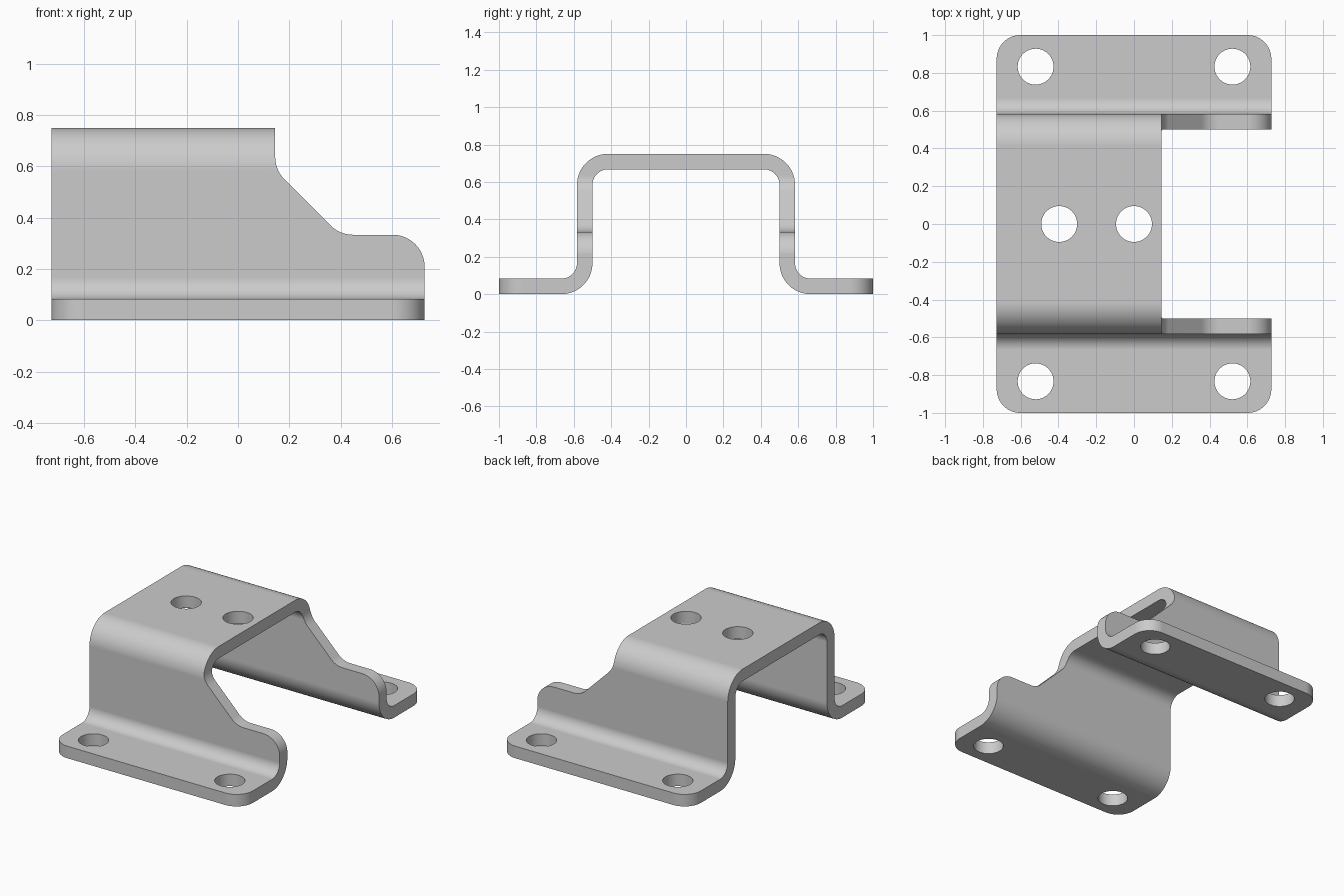
import bpy, bmesh, math
from mathutils import Vector

if "Cube" in bpy.data.objects:
    bpy.data.objects.remove(bpy.data.objects["Cube"])

HX, T = 0.727, 0.083          # half length, sheet thickness
RI, RO, RC = 0.083, 0.166, 0.125


def fillet(points, step=5):
    """Round each (a, b, radius) corner of a closed 2D polygon."""
    out, n = [], len(points)
    for i, (a, b, r) in enumerate(points):
        p = Vector((a, b))
        if r == 0:
            out.append(p)
            continue
        u = (Vector(points[i - 1][:2]) - p).normalized()
        v = (Vector(points[(i + 1) % n][:2]) - p).normalized()
        half = u.angle(v) / 2
        c = p + (u + v).normalized() * (r / math.sin(half))
        s = p + u * (r / math.tan(half)) - c
        e = p + v * (r / math.tan(half)) - c
        turn = math.atan2(s.x * e.y - s.y * e.x, s.dot(e))
        k = max(2, round(abs(math.degrees(turn)) / step))
        for j in range(k + 1):
            t = turn * j / k
            out.append(c + Vector((s.x * math.cos(t) - s.y * math.sin(t),
                                   s.x * math.sin(t) + s.y * math.cos(t))))
    return out


def prism(name, outline, place, lo, hi):
    """Extrude a 2D outline between lo and hi; place maps (a, b, depth) to xyz."""
    bm = bmesh.new()
    face = bm.faces.new([bm.verts.new(place(p.x, p.y, lo)) for p in outline])
    ext = bmesh.ops.extrude_face_region(bm, geom=[face])
    shift = Vector(place(0, 0, hi)) - Vector(place(0, 0, lo))
    bmesh.ops.translate(bm, vec=shift,
                        verts=[g for g in ext["geom"] if isinstance(g, bmesh.types.BMVert)])
    bmesh.ops.recalc_face_normals(bm, faces=bm.faces)
    mesh = bpy.data.meshes.new(name)
    bm.to_mesh(mesh)
    bm.free()
    obj = bpy.data.objects.new(name, mesh)
    bpy.context.collection.objects.link(obj)
    return obj


def cut(target, cutter, operation):
    cutter.hide_render = True
    mod = target.modifiers.new("cut", "BOOLEAN")
    mod.operation, mod.solver, mod.object = operation, "EXACT", cutter
    bpy.ops.object.modifier_apply(modifier=mod.name)
    bpy.data.objects.remove(cutter)


# Folded sheet: hat-shaped cross-section run along x
upper = [(1.1, T, 0), (0.583, T, RI), (0.583, 0.75, RO)]
lower = [(1.1, 0, 0), (0.5, 0, RO), (0.5, 0.667, RI)]
flip = lambda pts: [(-y, z, r) for y, z, r in pts]
section = upper + flip(upper)[::-1] + flip(lower) + lower[::-1]
bracket = prism("bracket", fillet(section), lambda a, b, d: (d, a, b), -0.9, 0.9)
bpy.context.view_layer.objects.active = bracket
bracket.select_set(True)

# Plan outline with rounded flange corners
plan = [(-HX, -1, RC), (HX, -1, RC), (HX, 1, RC), (-HX, 1, RC)]
cut(bracket, prism("plan_cutter", fillet(plan), lambda a, b, d: (a, b, d), -0.2, 1), "INTERSECT")

# Stepped side outline: sloping shoulder down to a low rounded ear
side = [(0.145, 1, 0), (0.145, 0.585, RC), (0.397, 0.333, RC),
        (HX + 0.0004, 0.333, RC), (HX + 0.0004, 0.2, 0), (1, 0.2, 0), (1, 1, 0)]
cut(bracket, prism("side_cutter", fillet(side), lambda a, b, d: (a, d, b), -0.7, 0.7), "DIFFERENCE")

# Bolt holes: four in the flanges, two in the top
holes = [(x, y) for x in (-0.521, 0.521) for y in (-0.833, 0.833)] + [(-0.396, 0), (0, 0)]
for x, y in holes:
    ring = [Vector((x + 0.095 * math.cos(i * math.tau / 64),
                    y + 0.095 * math.sin(i * math.tau / 64))) for i in range(64)]
    cut(bracket, prism("hole_cutter", ring, lambda a, b, d: (a, b, d), -0.2, 1), "DIFFERENCE")

# Smooth bends, crisp sheet edges
bpy.ops.object.shade_smooth_by_angle(angle=math.radians(30))
weighted = bracket.modifiers.new("flat_faces", "WEIGHTED_NORMAL")
weighted.keep_sharp = True
